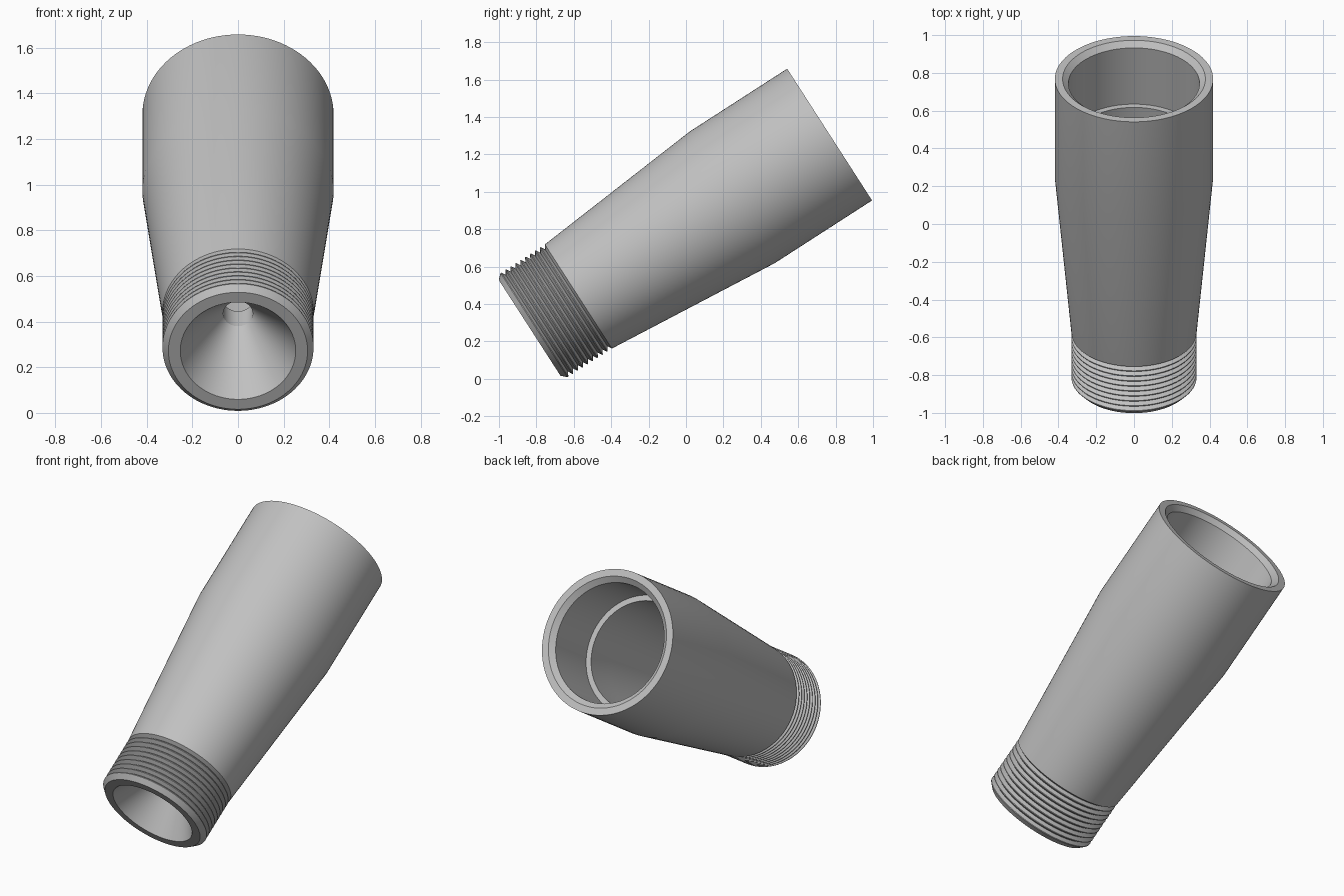
import bpy, bmesh, math
from mathutils import Vector, Matrix

if "Cube" in bpy.data.objects:
    bpy.data.objects.remove(bpy.data.objects["Cube"])

SEGMENTS = 96
BASE = Vector((0, -0.836, 0.272))      # centre of the threaded end
TILT = math.radians(32.8)              # axis angle above the ground
LENGTH = 1.908

grey = bpy.data.materials.new("grey")
grey.diffuse_color = (0.53, 0.53, 0.53, 1)
grey.use_nodes = True
grey.node_tree.nodes["Principled BSDF"].inputs["Base Color"].default_value = grey.diffuse_color


def lathe(name, profile):
    """Spin a closed (radius, distance) profile around the tilted axis."""
    bm = bmesh.new()
    rings = [[bm.verts.new((r * math.cos(a), r * math.sin(a), s))
              for a in (2 * math.pi * i / SEGMENTS for i in range(SEGMENTS))]
             for r, s in profile]
    for k, low in enumerate(rings):
        high = rings[(k + 1) % len(rings)]
        for i in range(SEGMENTS):
            j = (i + 1) % SEGMENTS
            bm.faces.new((low[i], low[j], high[j], high[i]))
    bmesh.ops.recalc_face_normals(bm, faces=bm.faces)
    # lean the axis towards +y and move it into place
    lean = Matrix.Rotation(-(math.pi / 2 - TILT), 4, 'X')
    bm.transform(Matrix.Translation(BASE) @ lean)
    mesh = bpy.data.meshes.new(name)
    bm.to_mesh(mesh)
    bm.free()
    mesh.materials.append(grey)
    obj = bpy.data.objects.new(name, mesh)
    bpy.context.collection.objects.link(obj)
    bpy.context.view_layer.objects.active = obj
    obj.select_set(True)
    bpy.ops.object.shade_smooth_by_angle(angle=math.radians(25))
    obj.select_set(False)


# threaded neck: chamfered lip, then V-shaped ridges
CREST, ROOT, RIDGES = 0.331, 0.308, 9
START, NECK = 0.028, 0.31
pitch = (NECK - START) / RIDGES
outside = [(0.253, 0), (0.305, 0)]
for i in range(RIDGES):
    s = START + i * pitch
    outside += [(CREST, s), (CREST, s + pitch * 0.15), (ROOT, s + pitch * 0.58)]

# tapered body and straight sleeve
outside += [(0.331, NECK), (0.419, 1.29), (0.419, LENGTH)]

# chamfered mouth, stepped socket, tapering bore, small hole and entry cone
inside = [(0.378, LENGTH), (0.347, LENGTH - 0.028), (0.347, 1.526),
          (0.315, 1.526), (0.315, 1.29), (0.25, 0.42), (0.065, 0.42), (0.065, 0.30)]

lathe("threaded_sleeve", outside + inside)
